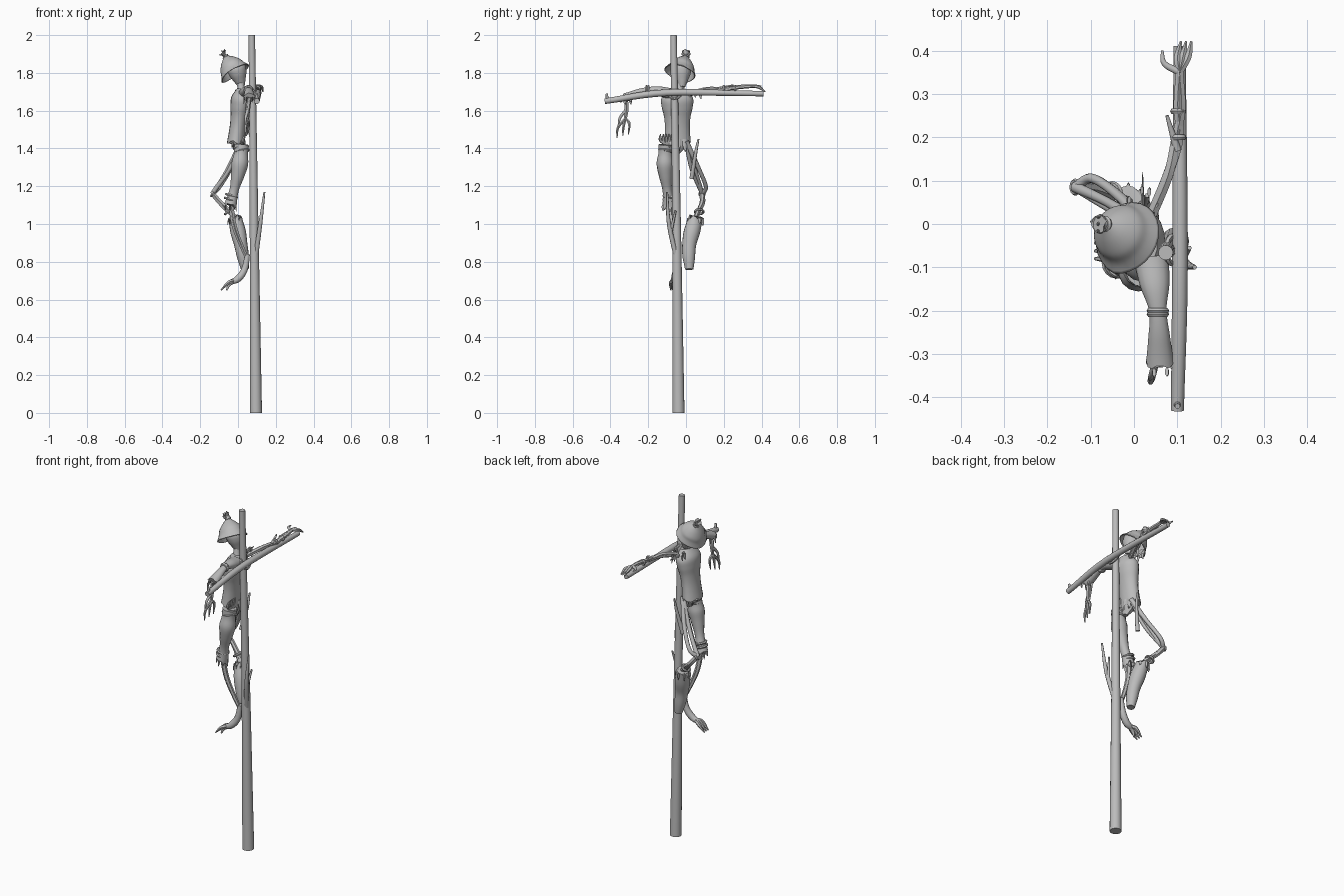
import bpy, bmesh, math, random
from mathutils import Vector

random.seed(4)
cube = bpy.data.objects.get("Cube")
if cube:
    bpy.data.objects.remove(cube, do_unlink=True)

colour = (.5, .5, .5, 1)
grey = bpy.data.materials.new("plain_grey")
grey.use_nodes = True
grey.diffuse_color = colour
grey.node_tree.nodes["Principled BSDF"].inputs["Base Color"].default_value = colour

across, along_beam, up = Vector((1, 0, 0)), Vector((0, 1, 0)), Vector((0, 0, 1))
parts = []


def at(x, y, z):
    return Vector((x, y, z))


def spline(values, t):
    """Smooth curve through evenly spaced numbers or vectors, t from start to end."""
    spans = len(values) - 1
    padded = [2 * values[0] - values[1], *values, 2 * values[-1] - values[-2]]
    i = min(int(t * spans), spans - 1)
    s = t * spans - i
    a, b, c, d = padded[i:i + 4]
    return b + (c - a) * (s / 2) + (2 * a - 5 * b + 4 * c - d) * (s * s / 2) \
        + (3 * b - a - 3 * c + d) * (s ** 3 / 2)


def loft(name, joints, radii, wide=along_beam, squash=1, sides=10, jag=0, caps=True):
    """Tube through the joints; wide is the broad axis of its section, jag frays its end."""
    steps = 4 * max(len(joints), len(radii))
    path = [spline(joints, s / steps) for s in range(steps + 1)]
    bm = bmesh.new()
    rings = []
    for i, centre in enumerate(path):
        along = (path[min(i + 1, steps)] - path[max(i - 1, 0)]).normalized()
        u = (wide - along * wide.dot(along)).normalized()
        v = along.cross(u) * squash
        radius = max(spline(radii, i / steps), .001)
        ring = []
        for k in range(sides):
            angle = math.tau * k / sides
            fray = random.uniform(-jag, jag) if i == steps else 0
            ring.append(bm.verts.new(centre + along * fray
                                     + (u * math.cos(angle) + v * math.sin(angle)) * radius))
        rings.append(ring)
    for low, high in zip(rings, rings[1:]):
        for k in range(sides):
            bm.faces.new((low[k - 1], low[k], high[k], high[k - 1]))
    if caps:
        bm.faces.new(rings[0])
        bm.faces.new(rings[-1])
    bmesh.ops.recalc_face_normals(bm, faces=bm.faces)
    mesh = bpy.data.meshes.new(name)
    bm.to_mesh(mesh)
    bm.free()
    mesh.materials.append(grey)
    obj = bpy.data.objects.new(name, mesh)
    bpy.context.collection.objects.link(obj)
    parts.append(obj)
    return obj


def bundle(name, joints, count, thick, spread, wide=along_beam):
    """Sticks sharing both ends and straying from each other between them."""
    for n in range(count):
        strayed = [joints[0]]
        for joint in joints[1:-1]:
            strayed.append(joint + Vector([random.uniform(-spread, spread) for axis in range(3)]))
        loft(f"{name}_{n + 1}", strayed + [joints[-1]], (thick, thick * .7), wide, sides=6)


def fan(name, root, reach, side, curl, count, thick, wide=along_beam):
    """Fingers or straws spreading sideways from a root and curling at the tips."""
    for n in range(count):
        turn = side * (2 * n / (count - 1) - 1)
        loft(f"{name}_{n + 1}", [root, root + reach / 2 + turn, root + reach + turn + curl],
             (thick, thick, thick / 3), wide, sides=6)


def shreds(name, centre, radius, length, count, squash=1):
    """Ragged strips hanging round an opening."""
    for n in range(count):
        angle = math.tau * n / count + random.uniform(-.2, .2)
        out = (across * math.cos(angle) * squash + along_beam * math.sin(angle)) * radius
        drop = up * length * random.uniform(.6, 1)
        loft(f"{name}_{n + 1}", [centre + out, centre + out * 1.2 - drop], (.011, .009, .002),
             squash=.4, sides=6)


def ties(name, first, gap, radius, count=2):
    """Rope rings wound round a limb, the gap vector giving their axis and spacing."""
    for n in range(count):
        bpy.ops.mesh.primitive_torus_add(
            location=first + gap * n, rotation=gap.to_track_quat("Z", "Y").to_euler(),
            major_radius=radius, minor_radius=.007, major_segments=16, minor_segments=6)
        obj = bpy.context.object
        obj.name = f"{name}_{n + 1}"
        obj.data.materials.append(grey)
        parts.append(obj)


# Joints shared by neighbouring parts
neck_base = at(.025, -.047, 1.7)
waist = at(-.012, -.045, 1.43)
trouser_hip, trouser_knee = at(.02, -.105, 1.42), at(-.04, -.09, 1.1)
heel = at(.05, -.05, .81)
stick_hip, stick_knee = at(.02, 0, 1.44), at(-.135, .085, 1.16)
boot_top, boot_toe = at(-.015, .05, 1.03), at(.037, .017, .76)
sleeve_shoulder, sleeve_end = at(.04, -.08, 1.69), at(.06, -.32, 1.67)
sleeve_wrist = at(.055, -.2, 1.71)
hanging_palm, reaching_palm = at(.05, -.32, 1.56), at(.105, .35, 1.73)
hat_tip, hat_rim = at(-.066, 0, 1.885), at(-.015, -.03, 1.8)

# Wooden post and cross beam
loft("post", [at(.095, -.04, 0), at(.085, -.05, 1), at(.073, -.066, 2)], (.032, .023, .017), sides=16)
loft("cross_beam", [at(.1, -.43, 1.65), at(.106, -.1, 1.695), at(.105, .41, 1.69)],
     (.015, .018, .014), up, sides=12)
loft("beam_knob", [at(.1, -.415, 1.65), at(.1, -.42, 1.69)], (.009, .006))
loft("post_branch", [at(.09, -.045, .8), at(.118, -.09, 1), at(.14, -.1, 1.17)], (.014, .011, .005))
loft("branch_fork", [at(.112, -.08, .96), at(.128, -.055, 1.07)], (.009, .005))
ties("beam_lashing", at(.09, -.06, 1.69), at(.01, 0, .006), .032, 1)

# Head, neck and pointed hat
loft("head", [at(-.02, -.025, 1.865), at(.02, -.02, 1.725)], (.025, .05, .047, .032, .016), sides=14)
loft("neck", [at(.01, -.025, 1.76), neck_base - up * .04], (.02, .02, .03))
hat = loft("hat", [hat_tip, hat_rim], (.013, .04, .06, .07, .084), sides=24, caps=False)
# Droop the brim on two sides and pull one corner to a point
for vert in hat.data.vertices:
    offset = vert.co - hat_rim
    weight = max(0, min(1, 1 - offset.z / .035))
    vert.co.z -= weight * .007 * math.cos(2 * math.atan2(offset.y, offset.x))
    vert.co.y += weight * min(0, offset.y + .06) * .5
rim = hat.modifiers.new("cloth_thickness", "SOLIDIFY")
rim.thickness = .005
loft("hat_tassel", [hat_tip, at(-.083, 0, 1.908)], (.015, .011, .022), jag=.008)
ties("hat_tie", hat_tip, at(-.02, 0, .02), .012, 1)
fan("tassel_straw", hat_tip, at(-.02, 0, .025), along_beam * .016, up * .01, 3, .007)

# Sleeveless coat
loft("coat", [neck_base + up * .015, waist], (.045, .083, .082, .071, .066, .067, .071),
     squash=.65, sides=20, jag=.012)
shreds("collar_shred", at(.02, .045, 1.71), .032, .05, 7)
loft("collar_spike", [at(.02, .04, 1.7), at(.02, .12, 1.7)], (.014, .002), up, .4, 6)

# Stuffed sleeve draped over the beam, with a hanging twig hand
loft("stuffed_sleeve", [sleeve_shoulder, sleeve_wrist, sleeve_end],
     (.04, .034, .02, .025, .032), across, .75, 14, jag=.01)
ties("sleeve_tie", sleeve_wrist, along_beam * -.008, .019)
shreds("sleeve_shred", sleeve_end, .026, .04, 6)
bundle("hanging_forearm", [sleeve_end, at(.05, -.32, 1.62), hanging_palm], 2, .013, .008, across)
fan("hanging_finger", hanging_palm, at(-.005, -.02, -.08), at(.008, .03, .01), at(0, .005, -.015),
    3, .008, across)
loft("hanging_thumb", [at(.05, -.32, 1.6), at(.04, -.35, 1.56), at(.035, -.36, 1.5)],
     (.009, .007, .003), across)

# Bare twig arm reaching along the beam
bundle("reaching_arm", [at(.04, .02, 1.69), at(.075, .11, 1.71), at(.1, .2, 1.715),
                        at(.105, .27, 1.72), reaching_palm], 2, .014, .005, up)
loft("arm_twig", [at(.1, .17, 1.715), at(.076, .25, 1.735)], (.01, .004), up)
fan("reaching_finger", reaching_palm, at(.015, .07, -.01), across * .012, up * -.02, 3, .009, up)
loft("thumb", [reaching_palm, at(.07, .37, 1.73), at(.065, .4, 1.73)], (.009, .007, .003), up)
ties("arm_tie", at(.102, .2, 1.718), along_beam * .06, .012)

# Waist
shreds("waist_shred", waist + at(.015, 0, .02), .052, .075, 13, .6)
loft("hips", [waist + up * .03, waist + at(.025, -.015, -.06)], (.05, .05, .02), squash=.6)
ties("waist_rope", trouser_hip - up * .035, at(-.004, .004, .02), .036)
fan("waist_straw", trouser_hip, at(.015, 0, .05), along_beam * .03, up * .005, 5, .009)

# Trousered leg with bare shin and clawed foot
loft("trouser_thigh", [trouser_hip, at(.005, -.11, 1.29), trouser_knee],
     (.04, .038, .045, .036, .025, .034), sides=14, jag=.012)
ties("knee_rope", trouser_knee + up * .03, at(.006, 0, .02), .029)
shreds("knee_shred", trouser_knee, .027, .04, 7)
bundle("bare_shin", [trouser_knee + up * .03, at(-.015, -.072, .98), heel], 2, .015, .009)
loft("clawed_foot", [heel + up * .03, at(.035, -.052, .76), at(0, -.06, .71), at(-.045, -.062, .69)],
     (.014, .018, .019, .012))
fan("toe", at(-.02, -.062, .7), at(-.06, 0, -.02), along_beam * .018, at(-.01, 0, -.03), 3, .011)
loft("inner_toe", [at(-.01, -.06, .7), at(-.045, -.065, .68), at(-.06, -.07, .65)], (.011, .009, .004))

# Bare bent leg of sticks ending in a ragged boot
loft("stick_thigh_inner", [stick_hip, at(-.06, .05, 1.28), stick_knee], (.015, .011, .013))
loft("stick_thigh_outer", [stick_hip, at(-.03, .06, 1.31), at(-.095, .105, 1.2), stick_knee],
     (.014, .011, .012))
loft("stick_thigh_back", [stick_hip, at(-.045, .03, 1.29), stick_knee], (.013, .01, .011))
loft("loose_stick", [at(0, .03, 1.24), at(.025, .05, 1.37), at(.03, .066, 1.45)], (.012, .009, .005))
bundle("stick_shin", [stick_knee, at(-.09, .09, 1.11), boot_top, boot_top - up * .08], 2, .014, .01)
ties("stick_knee_tie", stick_knee, at(.01, 0, -.006), .013, 1)
ties("ankle_rope", boot_top + at(-.035, .02, .035), at(.01, 0, -.015), .022, 1)
loft("ragged_boot", [boot_toe, at(.015, .017, .89), boot_top], (.022, .033, .037, .043, .037),
     squash=.95, sides=16, jag=.014)
shreds("boot_shred", boot_top, .034, .045, 8)

# Smooth shading with sharp rims
bpy.ops.object.select_all(action="DESELECT")
for obj in parts:
    obj.select_set(True)
bpy.context.view_layer.objects.active = parts[0]
bpy.ops.object.shade_smooth_by_angle(angle=math.radians(40))
